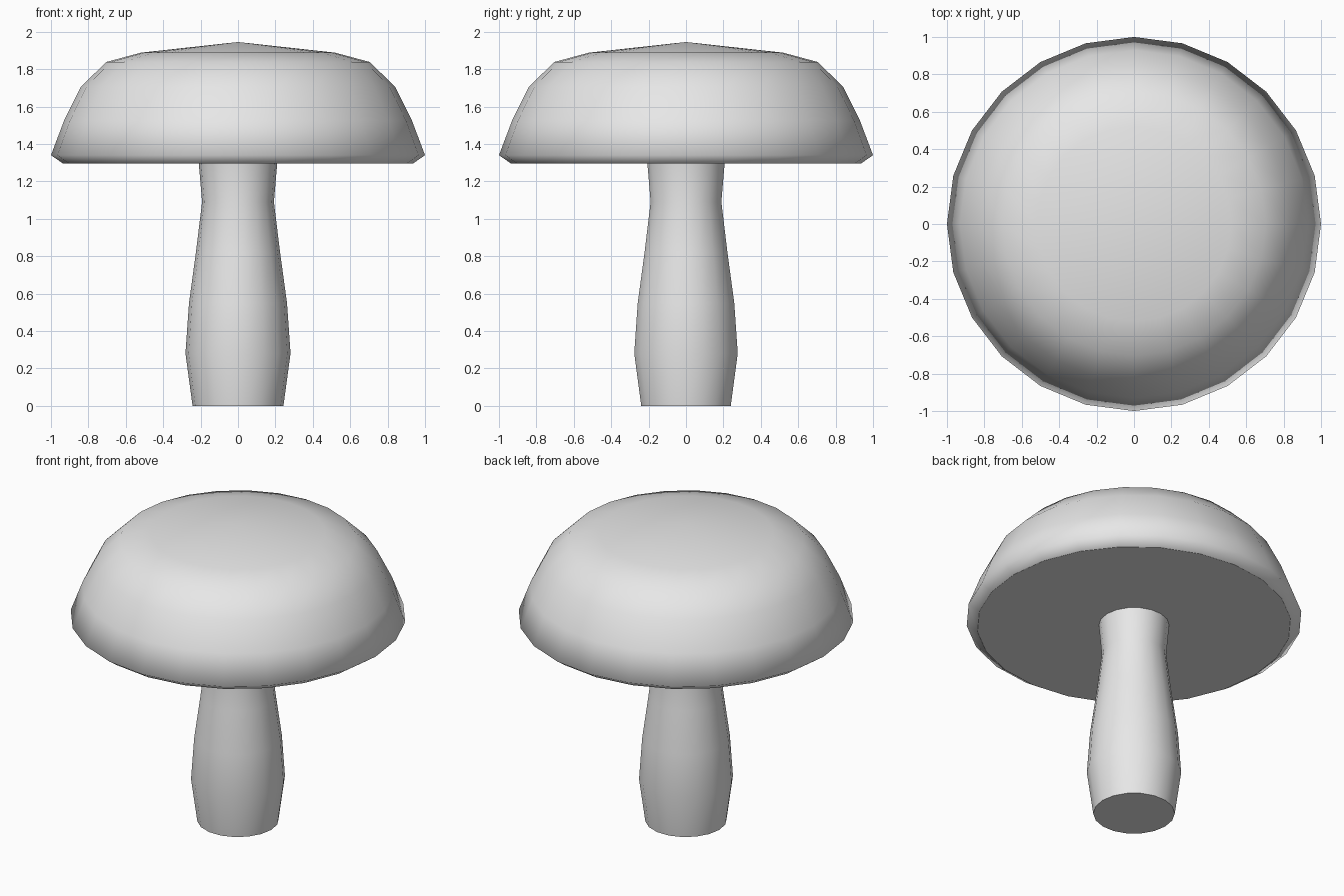
import bpy
import bmesh
from math import cos, sin, tau

cube = bpy.data.objects.get("Cube")
if cube:
    bpy.data.objects.remove(cube, do_unlink=True)

# One pale grey for the whole model
grey = bpy.data.materials.new("pale_grey")
grey.use_nodes = True
colour = (0.8, 0.8, 0.8, 1.0)
grey.diffuse_color = colour
grey.node_tree.nodes["Principled BSDF"].inputs["Base Color"].default_value = colour


def turned_part(name, profile, sides, peak=None):
    """Turn a (radius, height) profile from bottom to top; the ends are flat
    discs, or the top closes in a point at height peak."""
    bm = bmesh.new()
    rings = [[bm.verts.new((r * cos(tau * i / sides), r * sin(tau * i / sides), z))
              for i in range(sides)] for r, z in profile]
    smooth = []
    for low, high in zip(rings, rings[1:]):
        for i in range(sides):
            j = (i + 1) % sides
            smooth.append(bm.faces.new((low[i], low[j], high[j], high[i])))
    discs = [bm.faces.new(rings[0][::-1])]
    if peak is None:
        discs.append(bm.faces.new(rings[-1]))
    else:
        tip = bm.verts.new((0, 0, peak))
        for i in range(sides):
            smooth.append(bm.faces.new((rings[-1][i], rings[-1][(i + 1) % sides], tip)))
    for face in smooth:
        face.smooth = True
    # Flat discs meet the sides with a crisp edge
    for disc in discs:
        for edge in disc.edges:
            edge.smooth = False
    mesh = bpy.data.meshes.new(name)
    bm.to_mesh(mesh)
    bm.free()
    mesh.materials.append(grey)
    obj = bpy.data.objects.new(name, mesh)
    bpy.context.collection.objects.link(obj)
    return obj


# Stem: swollen foot, narrow waist, slight flare under the cap
turned_part("stem", [(0.243, 0), (0.281, 0.28), (0.262, 0.55), (0.225, 0.82),
                     (0.192, 1.09), (0.21, 1.3)], 18)

# Cap: flat underside, bevelled rim, rounded sides and a low cone on top
turned_part("cap", [(0.935, 1.295), (1.0, 1.34), (0.93, 1.525), (0.84, 1.705),
                    (0.705, 1.838), (0.52, 1.888)], 24, peak=1.945)
